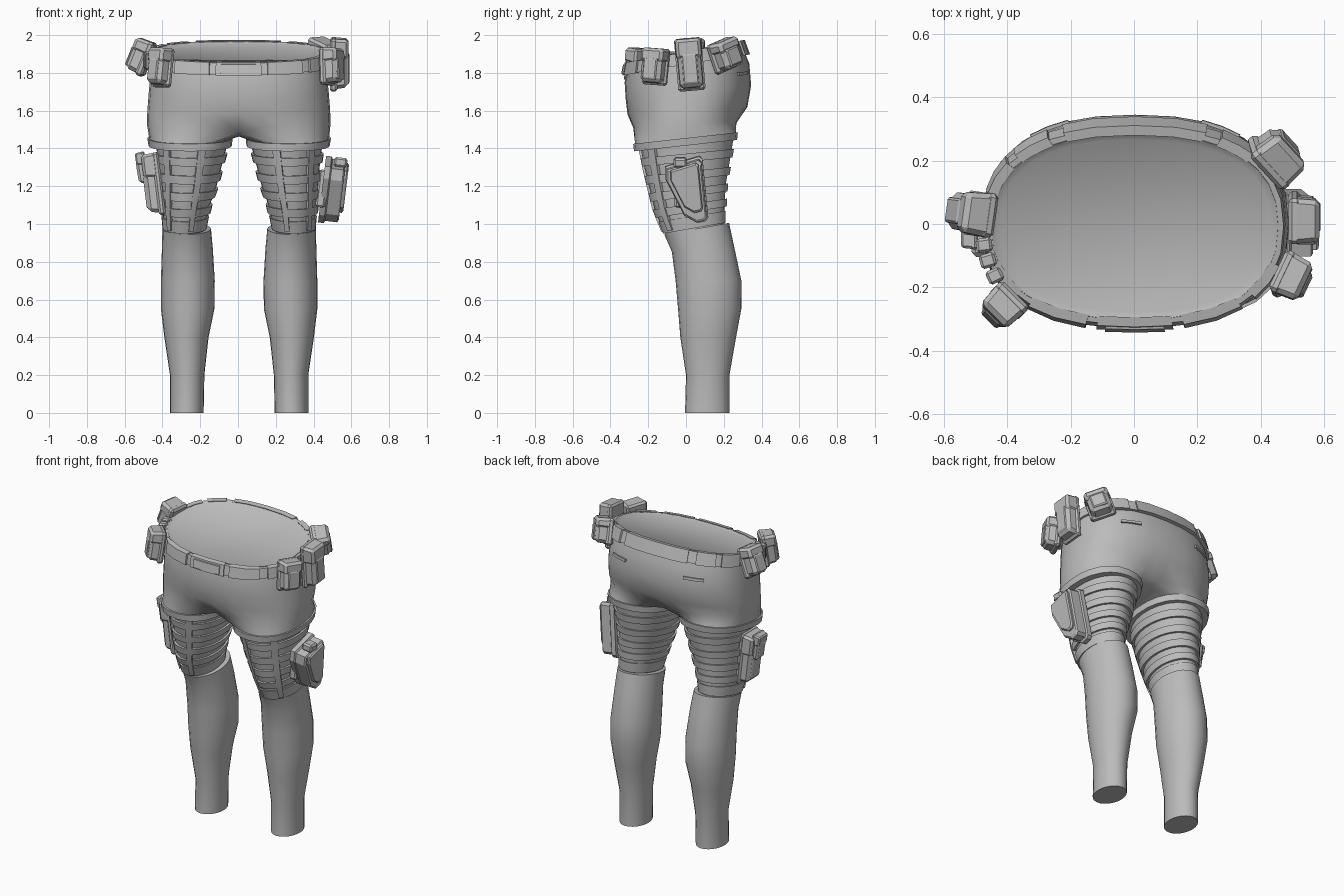
import bpy, bmesh, math
from mathutils import Matrix, Vector

if "Cube" in bpy.data.objects:
    bpy.data.objects.remove(bpy.data.objects["Cube"])

GREY = (0.5, 0.5, 0.5, 1)
mat = bpy.data.materials.new("plain grey")
mat.use_nodes = True
mat.diffuse_color = GREY
mat.node_tree.nodes["Principled BSDF"].inputs["Base Color"].default_value = GREY

# Body profiles: height, min x, max x, front y, back y, slope towards the back
HIPS = [(1.915, -.455, .46, -.305, .29, .19), (1.80, -.463, .47, -.325, .335, .15),
        (1.70, -.472, .48, -.32, .345, .10), (1.60, -.48, .488, -.31, .325, .06),
        (1.53, -.482, .49, -.295, .285, .05)]
SLEEVE = [(1.46, .05, .483, -.27, .265, .11), (1.41, .055, .475, -.265, .26, .11)]
THIGH = [(1.45, .06, .45, -.245, .255, .1), (1.30, .1, .432, -.215, .23, .1),
         (1.20, .125, .425, -.19, .213, .12), (1.10, .16, .415, -.165, .205, .15),
         (.95, .19, .402, -.105, .2, .18)]
SHIN = [(.965, .155, .412, -.115, .228, .18), (.86, .145, .415, -.075, .255, .08),
        (.70, .135, .42, -.055, .293, 0), (.55, .137, .42, -.042, .293, 0),
        (.40, .168, .402, -.03, .265, 0), (.20, .19, .372, 0, .23, 0),
        (0, .194, .372, -.005, .23, 0)]


def point(prof, z, deg, out=0.0, power=2.0, side=1):
    """Point on a lofted profile at a height and compass angle."""
    a, b = prof[0], prof[1]
    for lo, hi in zip(prof, prof[1:]):
        a, b = lo, hi
        if z >= hi[0]:
            break
    t = min(1, max(0, (a[0] - z) / (a[0] - b[0])))
    x0, x1, y0, y1, slope = [u + (v - u) * t for u, v in zip(a[1:], b[1:])]
    c, s = math.cos(math.radians(deg)), math.sin(math.radians(deg))
    x = (x0 + x1) / 2 + ((x1 - x0) / 2 + out) * math.copysign(abs(c) ** (2 / power), c)
    y = (y0 + y1) / 2 + ((y1 - y0) / 2 + out) * math.copysign(abs(s) ** (2 / power), s)
    return Vector((x if side > 0 else .012 - x, y, z + slope * y))


def finish(name, bm, smooth=35):
    bmesh.ops.recalc_face_normals(bm, faces=bm.faces[:])
    me = bpy.data.meshes.new(name)
    bm.to_mesh(me)
    bm.free()
    me.materials.append(mat)
    ob = bpy.data.objects.new(name, me)
    bpy.context.collection.objects.link(ob)
    bpy.ops.object.select_all(action='DESELECT')
    bpy.context.view_layer.objects.active = ob
    ob.select_set(True)
    bpy.ops.object.shade_smooth_by_angle(angle=math.radians(smooth))
    return ob


def bridge(bm, a, b):
    for i in range(len(a)):
        j = (i + 1) % len(a)
        bm.faces.new((a[i], a[j], b[j], b[i]))


def add_ring(bm, pts):
    return [bm.verts.new(p) for p in pts]


def loft(name, rings):
    bm = bmesh.new()
    rows = [add_ring(bm, r) for r in rings]
    for a, b in zip(rows, rows[1:]):
        bridge(bm, a, b)
    bm.faces.new(rows[0])
    bm.faces.new(rows[-1])
    return finish(name, bm)


def wrap(name, prof, a0, a1, z0, z1, out=.012, power=2.0, side=1, inner=-.01):
    """Raised strap or plate that follows a profile."""
    full = a1 - a0 >= 360
    n = max(2, round((a1 - a0) / 12))
    m = max(1, round((z1 - z0) / .06))
    zs = [z0 + (z1 - z0) * k / m for k in range(m + 1)]
    path = [(z, out) for z in zs] + [(z, inner) for z in reversed(zs)]
    bm = bmesh.new()
    cols = [add_ring(bm, [point(prof, z, a0 + (a1 - a0) * i / n, o, power, side) for z, o in path])
            for i in range(n if full else n + 1)]
    for a, b in zip(cols, cols[1:]):
        bridge(bm, a, b)
    if full:
        bridge(bm, cols[-1], cols[0])
    else:
        bm.faces.new(cols[0])
        bm.faces.new(cols[-1])
    return finish(name, bm)


# Hips: one shell that splits into two short sleeves
bm = bmesh.new()
angles = [-90 + 11.25 * i for i in range(32)]
rows = []
for z, out in ((1.90, -.03), (1.915, -.005)):
    rows.append(add_ring(bm, [point(HIPS, z, a, out, 2.4) for a in angles]))
bm.faces.new(rows[0])
for row in HIPS[1:]:
    pts = [point(HIPS, row[0], a, 0, 2.4) for a in angles]
    if row is HIPS[-1]:
        for p in pts:
            dip = math.exp(-(p.x / .1) ** 2)
            p.y *= 1 - .2 * dip
            p.z -= .035 * dip
    rows.append(add_ring(bm, pts))
for a, b in zip(rows, rows[1:]):
    bridge(bm, a, b)
last = rows[-1]
front, back = last[0].co.copy(), last[16].co.copy()
seam = [bm.verts.new(back.lerp(front, k / 8) - Vector((0, 0, .03 * math.sin(math.pi * k / 8))))
        for k in range(1, 8)]
for side in (1, -1):
    loop = [last[i * side % 32] for i in range(17)] + seam
    for z, out in ((1.455, 0), (1.455, .01), (1.415, .01), (1.415, -.04)):
        ring = add_ring(bm, [point(SLEEVE, z, -120 + 15 * k, out, 2.2, side) for k in range(24)])
        bridge(bm, loop, ring)
        loop = ring
finish("hips", bm, 50)

# Legs with strapped thighs
for side, word in ((1, "left"), (-1, "right")):
    for part, prof in (("thigh", THIGH), ("lower_leg", SHIN)):
        loft(f"{word}_{part}", [[point(prof, r[0], 15 * k, 0, 2, side) for k in range(24)]
                                for r in prof])
    for i, z in enumerate((1.35, 1.255, 1.165, 1.08)):
        wrap(f"{word}_thigh_strap_{i + 1}", THIGH, 0, 360, z - .022, z + .022, .013, side=side)
    wrap(f"{word}_thigh_cuff", THIGH, 0, 360, .97, 1.035, .008, side=side)
    for label, a in (("inner", -106), ("outer", -48)):
        wrap(f"{word}_{label}_strip", THIGH, a - 6, a + 6, .98, 1.43, .016, side=side)

# Belt, plates, buckle and rear pocket welts
wrap("belt", HIPS, 0, 360, 1.845, 1.912, .012, 2.4)
for i, (a, half) in enumerate(((-118, 13), (-62, 13), (-150, 11), (-30, 11), (90, 24),
                               (130, 9), (50, 9), (155, 10))):
    wrap(f"belt_plate_{i + 1}", HIPS, a - half, a + half, 1.842, 1.916, .021, 2.4)
wrap("buckle", HIPS, -101, -79, 1.842, 1.917, .02, 2.4)
wrap("buckle_face", HIPS, -98, -82, 1.852, 1.907, .027, 2.4)
for i, a in enumerate((50, 112)):
    wrap(f"rear_pocket_welt_{i + 1}", HIPS, a, a + 18, 1.75, 1.765, .01, 2.4)


def block(name, frame, centre, size, bevel, taper=1.0):
    """Bevelled box in a local frame: x along, y outward, z up."""
    bm = bmesh.new()
    bmesh.ops.create_cube(bm, size=1)
    for v in bm.verts:
        k = taper if v.co.y > 0 else 1
        v.co = Vector((v.co.x * size[0] * k, v.co.y * size[1], v.co.z * size[2] * k)) + Vector(centre)
    bmesh.ops.bevel(bm, geom=bm.edges[:], offset=bevel, segments=1, affect='EDGES')
    bm.transform(frame)
    return finish(name, bm, 20)


def frame_at(loc, heading, tilt, roll):
    """Heading is the outward direction; tilt leans the top outward."""
    return (Matrix.Translation(loc) @ Matrix.Rotation(math.radians(heading - 90), 4, 'Z')
            @ Matrix.Rotation(math.radians(-tilt), 4, 'X')
            @ Matrix.Rotation(math.radians(roll), 4, 'Y'))


def pouch(name, loc, heading, size, tilt=0, roll=0):
    f = frame_at(loc, heading, tilt, roll)
    w, d, h = size
    block(name + "_body", f, (0, 0, 0), (w * .9, d, h * .94), d * .2, .9)
    block(name + "_back", f, (0, -d * .3, 0), (w, d * .4, h), d * .12)
    block(name + "_flap", f, (0, d * .06, h * .3), (w, d * .95, h * .4), d * .15, .9)
    block(name + "_panel", f, (0, d * .5, -h * .08), (w * .6, d * .14, h * .6), d * .05, .9)


# Belt pouches
pouch("rear_left_pouch", (.45, .215, 1.895), 40, (.16, .11, .165), -8, 18)
pouch("side_left_pouch", (.535, .02, 1.845), 0, (.145, .095, .28), 0, 5)
pouch("front_left_pouch", (.498, -.17, 1.835), -25, (.14, .095, .195), -4, -4)
pouch("side_right_pouch", (-.515, .035, 1.885), 172, (.14, .105, .19), -22, 0)
pouch("front_right_pouch", (-.415, -.262, 1.83), 225, (.125, .095, .205), -8, 0)
for i, a in enumerate((188, 196, 205)):
    p = point(HIPS, 1.88, a, .02, 2.4)
    block(f"belt_clip_{i + 1}", frame_at(p, a, 0, 0), (0, 0, 0), (.045, .05, .09), .008)

# Left thigh holster: layered plates of one outline
OUTLINE = [(-.11, 1.3), (.07, 1.355), (.088, 1.34), (.118, 1.03), (.105, 1.01),
           (.06, 1.0), (-.01, 1.04), (-.11, 1.235)]
lean = Matrix.Translation((.505, 0, 1.18)) @ Matrix.Rotation(math.radians(7), 4, 'Y')
for name, x0, x1, scale, rise in (("holster_back", -.06, -.03, 1, 0), ("holster_body", -.03, .04, .93, 0),
                                  ("holster_cover", .04, .058, .75, .02)):
    bm = bmesh.new()
    rings = []
    for x, k in ((x0, scale), (x1, scale), (x1 + .008, scale * .92)):
        rings.append(add_ring(bm, [(x, y * k, (z - 1.18) * k + rise) for y, z in OUTLINE]))
    for a, b in zip(rings, rings[1:]):
        bridge(bm, a, b)
    bm.faces.new(rings[0])
    bm.faces.new(rings[-1])
    bm.transform(lean)
    finish("left_" + name, bm, 15)
block("left_holster_mount", lean, (-.06, 0, 0), (.05, .12, .2), .01)
block("left_holster_grip", lean, (.02, -.03, .15), (.07, .07, .05), .01)

# Right thigh pack with a small pouch on its outside
pouch("right_thigh_pack", (-.447, -.03, 1.21), 180, (.16, .09, .335), 7, 0)
pouch("right_small_pouch", (-.508, -.03, 1.295), 180, (.1, .05, .175), 9, 0)
